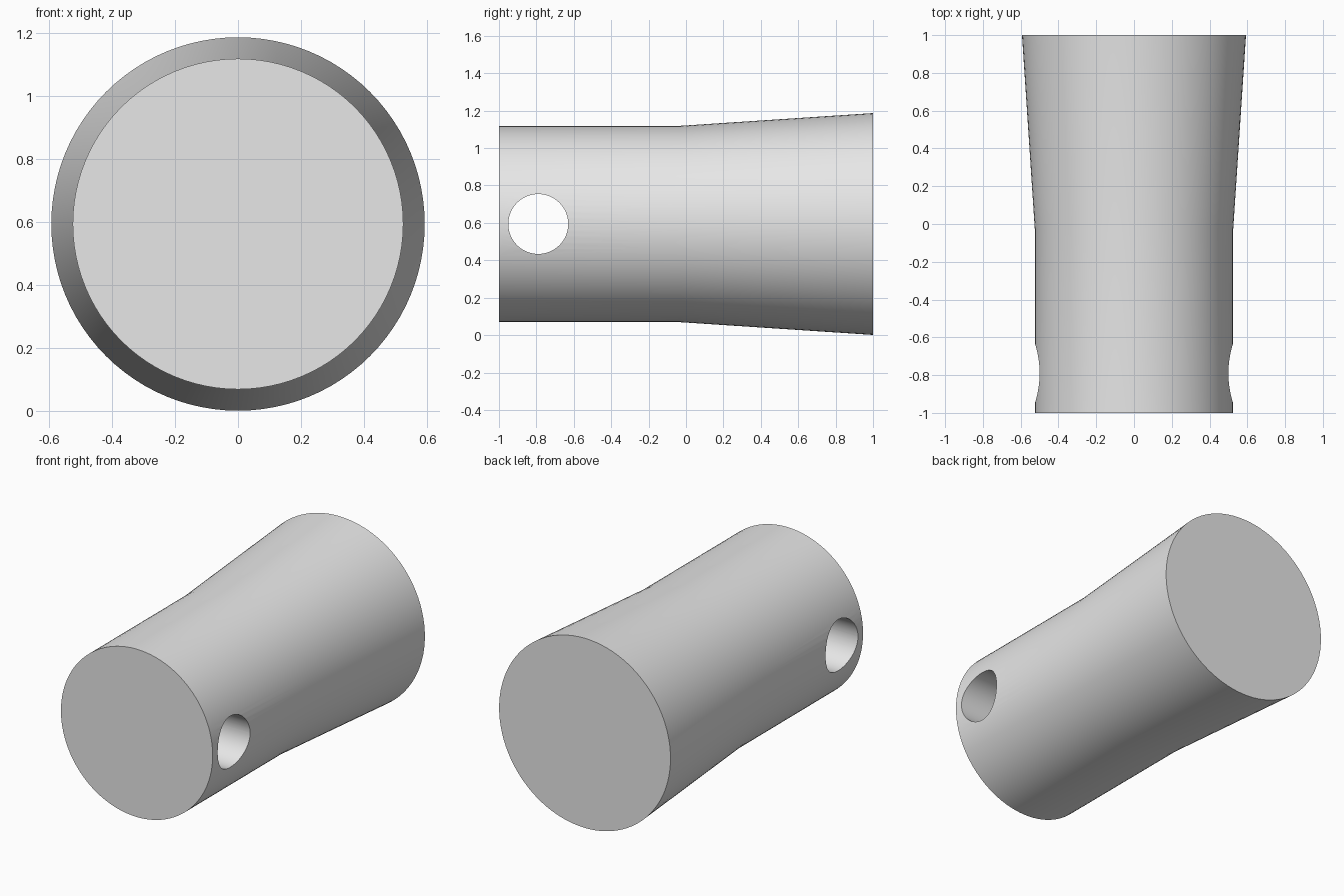
import bpy, bmesh, math
from mathutils import Matrix, Vector

cube = bpy.data.objects.get("Cube")
if cube:
    bpy.data.objects.remove(cube, do_unlink=True)

AXIS_Z = 0.594
SEGMENTS = 96

grey = bpy.data.materials.new("light_grey")
grey.use_nodes = True
grey.diffuse_color = (0.8, 0.8, 0.8, 1)
grey.node_tree.nodes["Principled BSDF"].inputs["Base Color"].default_value = (0.8, 0.8, 0.8, 1)


def lathe(name, profile, matrix):
    """Capped solid of (radius, position) rings along local z."""
    bm = bmesh.new()
    rings = []
    for radius, pos in profile:
        ring = bmesh.ops.create_circle(bm, segments=SEGMENTS, radius=radius,
                                       matrix=matrix @ Matrix.Translation((0, 0, pos)))
        rings.append(ring["verts"])
    for a, b in zip(rings, rings[1:]):
        for i in range(SEGMENTS):
            j = (i + 1) % SEGMENTS
            bm.faces.new((a[i], a[j], b[j], b[i]))
    bm.faces.new(rings[0])
    bm.faces.new(rings[-1])
    bmesh.ops.recalc_face_normals(bm, faces=bm.faces)
    mesh = bpy.data.meshes.new(name)
    bm.to_mesh(mesh)
    bm.free()
    mesh.materials.append(grey)
    obj = bpy.data.objects.new(name, mesh)
    bpy.context.collection.objects.link(obj)
    return obj


# Solid handle: straight front half, flaring towards the back
along_y = Matrix.Translation((0, 0, AXIS_Z)) @ Vector((0, 1, 0)).to_track_quat("Z", "Y").to_matrix().to_4x4()
body = lathe("flared_handle", [(0.525, -1), (0.525, -0.03), (0.593, 1)], along_y)

# Round cross hole near the front end
along_x = Matrix.Translation((0, -0.79, AXIS_Z)) @ Matrix.Rotation(math.pi / 2, 4, "Y")
cutter = lathe("hole_cutter", [(0.16, -0.8), (0.16, 0.8)], along_x)
cutter.hide_render = True

cut = body.modifiers.new("cross_hole", "BOOLEAN")
cut.operation = "DIFFERENCE"
cut.solver = "EXACT"
cut.object = cutter

bpy.ops.object.select_all(action="DESELECT")
body.select_set(True)
bpy.context.view_layer.objects.active = body
bpy.ops.object.modifier_apply(modifier=cut.name)
bpy.data.objects.remove(cutter, do_unlink=True)
bpy.ops.object.shade_smooth_by_angle(angle=math.radians(30))
